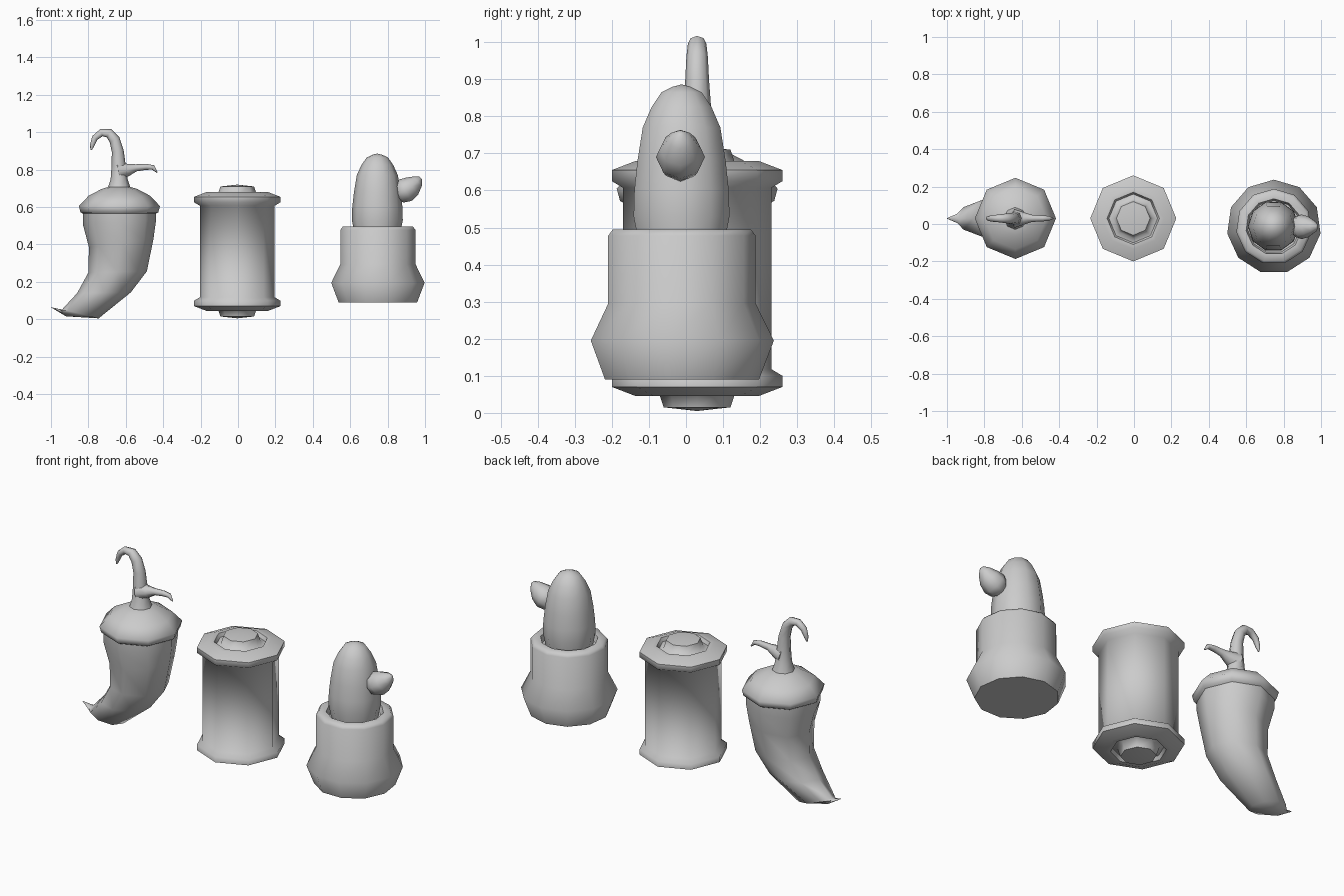
import bpy, bmesh, math
from mathutils import Vector

if "Cube" in bpy.data.objects:
    bpy.data.objects.remove(bpy.data.objects["Cube"])


def loft(name, rings, sides, start=0.0):
    """Skin rings of (centre, half-axis u, half-axis v), capping both ends."""
    bm = bmesh.new()
    loops = []
    for c, u, v in rings:
        c, u, v = Vector(c), Vector(u), Vector(v)
        loops.append([bm.verts.new(c + u * math.cos(a) + v * math.sin(a))
                      for a in (start + 2 * math.pi * i / sides for i in range(sides))])
    for a, b in zip(loops, loops[1:]):
        for i in range(sides):
            j = (i + 1) % sides
            bm.faces.new((a[i], a[j], b[j], b[i]))
    bm.faces.new(loops[0])
    bm.faces.new(loops[-1])
    bmesh.ops.remove_doubles(bm, verts=bm.verts, dist=0.0005)
    bmesh.ops.recalc_face_normals(bm, faces=bm.faces)
    me = bpy.data.meshes.new(name)
    bm.to_mesh(me)
    bm.free()
    ob = bpy.data.objects.new(name, me)
    bpy.context.collection.objects.link(ob)
    bpy.ops.object.select_all(action='DESELECT')
    ob.select_set(True)
    bpy.context.view_layer.objects.active = ob
    bpy.ops.object.shade_smooth_by_angle(angle=math.radians(62))
    return ob


def lathe(name, x, y, profile, sides, start=0.0):
    """Turn a profile of (radius, z) about a vertical axis."""
    return loft(name, [((x, y, z), (r, 0, 0), (0, r, 0)) for r, z in profile], sides, start)


def tube(name, path, sides, y):
    """Tapered tube along a path of (x, z, radius) in the x-z plane."""
    rings = []
    for i, (x, z, r) in enumerate(path):
        p, q = path[max(i - 1, 0)], path[min(i + 1, len(path) - 1)]
        t = Vector((q[0] - p[0], 0, q[1] - p[1])).normalized()
        rings.append(((x, y, z), Vector((t.z, 0, -t.x)) * r, (0, r, 0)))
    return loft(name, rings, sides)


# Pepper: body sections run from left outline point to right outline point
PY = 0.03
sections = [(-.83, .60, -.44, .60, .195), (-.83, .51, -.438, .53, .195),
            (-.797, .385, -.452, .43, .17), (-.80, .25, -.487, .257, .15),
            (-.86, .14, -.573, .144, .135), (-.94, .053, -.745, .005, .085),
            (-.955, .055, -.92, .016, .028), (-1.0, .065, -.998, .063, .002)]
loft("pepper_body", [(((a + c) / 2, PY, (b + d) / 2), ((c - a) / 2, 0, (d - b) / 2), (0, w, 0))
                     for a, b, c, d, w in sections], 8)
lathe("pepper_cap", -.634, PY,
      [(.17, .55), (.208, .572), (.217, .605), (.165, .66), (.095, .697), (.05, .71), (0, .71)], 8)

# Hooked stem and its side tendril
tube("pepper_stem", [(-.635, .69, .065), (-.636, .75, .045), (-.638, .82, .038),
                     (-.643, .90, .032), (-.66, .96, .029), (-.69, .995, .025),
                     (-.73, .998, .02), (-.765, .97, .017), (-.78, .93, .012),
                     (-.785, .905, .004)], 8, PY)
tube("stem_tendril", [(-.64, .79, .05), (-.585, .80, .032), (-.545, .81, .019),
                      (-.49, .815, .016), (-.455, .812, .013), (-.432, .785, .003)], 8, PY)

# Drum: mirrored half profile about its middle height
MID = .3625
half = [(0, .005), (.09, .015), (.105, .06), (.13, .065), (.14, .045), (.165, .045),
        (.23, .07), (.23, .10), (.20, .118)]
lathe("drum", -.004, .03, half + [(r, 2 * MID - z) for r, z in reversed(half)], 8)

# Eleven-sided pot with a recessed top
CX, CY = .748, -.015
lathe("pot", CX, CY, [(0, .09), (.212, .09), (.252, .195), (.203, .295), (.203, .478),
                      (.19, .495), (.15, .495), (.14, .46), (0, .46)], 11, math.pi / 2)

# Rounded cactus and its bud
lathe("cactus", CX - .003, CY + .003,
      [(.12, .45), (.136, .53), (.134, .60), (.125, .68), (.11, .77), (.085, .825),
       (.057, .865), (.025, .88), (0, .886)], 10)
tube("cactus_bud", [(.835, .665, .02), (.865, .675, .055), (.895, .69, .066),
                    (.93, .712, .056), (.96, .738, .034), (.978, .755, .01)], 8, CY)
